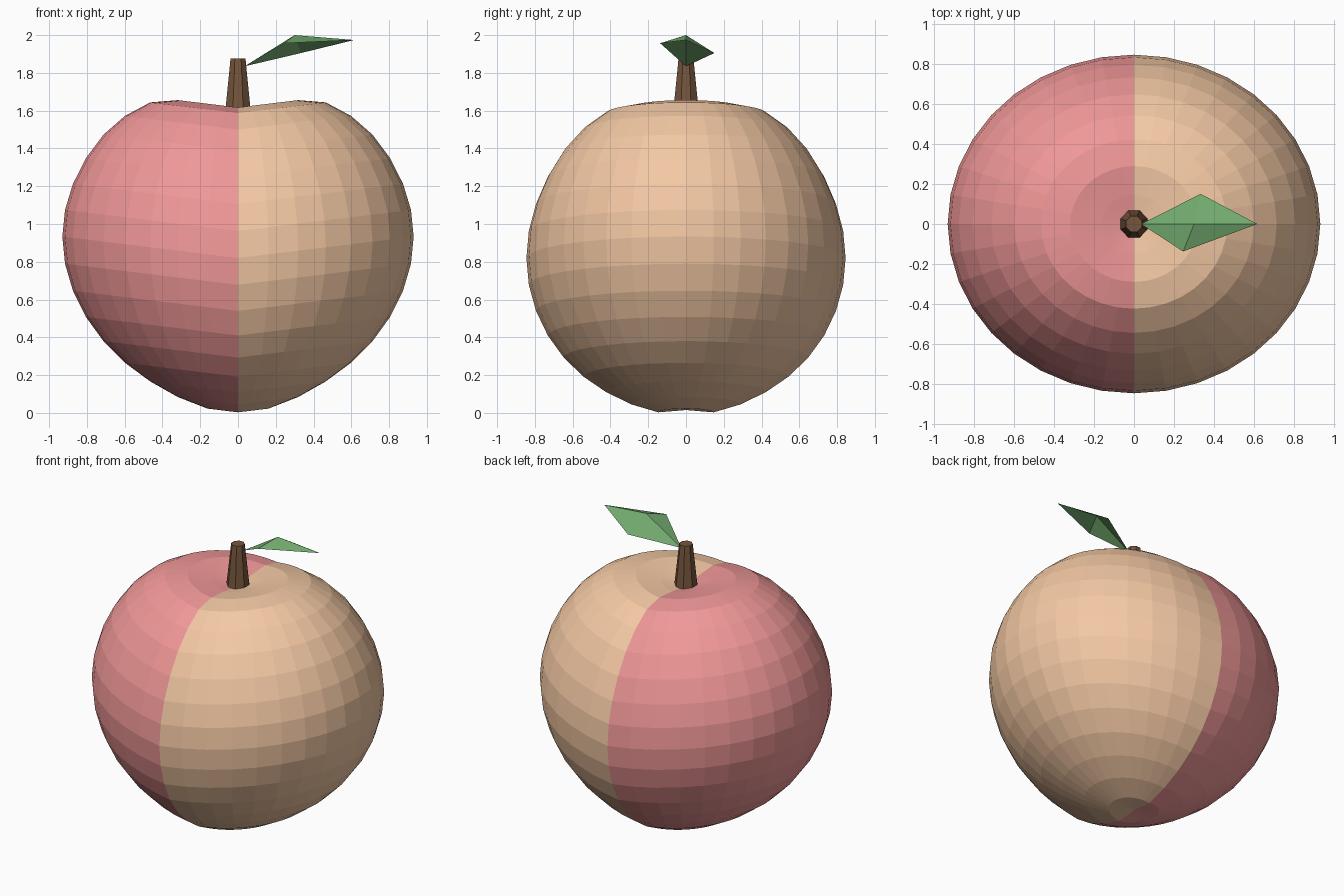
import bpy, bmesh, math

if "Cube" in bpy.data.objects:
    bpy.data.objects.remove(bpy.data.objects["Cube"])


def material(name, rgb):
    m = bpy.data.materials.new(name)
    m.diffuse_color = (*rgb, 1)
    m.use_nodes = True
    m.node_tree.nodes["Principled BSDF"].inputs["Base Color"].default_value = m.diffuse_color
    return m


def make_object(name, bm, mats):
    me = bpy.data.meshes.new(name)
    bm.to_mesh(me)
    bm.free()
    for m in mats:
        me.materials.append(m)
    ob = bpy.data.objects.new(name, me)
    bpy.context.collection.objects.link(ob)
    return ob


pink = material("pink_skin", (0.87, 0.31, 0.31))
peach = material("peach_skin", (0.90, 0.58, 0.37))
brown = material("stem_brown", (0.18, 0.09, 0.045))
green = material("leaf_green", (0.17, 0.41, 0.16))

# Fruit: lathed heights every 10 degrees, oval in plan, lifted towards both sides
heights = [1.585, 1.605, 1.617, 1.587, 1.50, 1.386, 1.25, 1.106, 0.963, 0.82,
           0.678, 0.54, 0.41, 0.293, 0.192, 0.11, 0.045, 0.003, 0.015]
SEG, RX, RY, LIFT = 36, 0.93, 0.845, 0.122
bm = bmesh.new()
top = bm.verts.new((0, 0, heights[0]))
bottom = bm.verts.new((0, 0, heights[-1]))
rings = []
for i in range(1, len(heights) - 1):
    s = math.sin(math.radians(10 * i))
    ring = []
    for k in range(SEG):
        a = 2 * math.pi * k / SEG
        x, y = RX * s * math.cos(a), RY * s * math.sin(a)
        ring.append(bm.verts.new((x, y, heights[i] + LIFT * abs(x))))
    rings.append(ring)
for k in range(SEG):
    n = (k + 1) % SEG
    bm.faces.new((top, rings[0][k], rings[0][n]))
    bm.faces.new((bottom, rings[-1][n], rings[-1][k]))
    for a, b in zip(rings, rings[1:]):
        bm.faces.new((a[k], b[k], b[n], a[n]))
# Left half is pink, right half peach
for f in bm.faces:
    f.material_index = 0 if f.calc_center_median().x < 0 else 1
make_object("fruit", bm, [pink, peach])

# Stem: tapered octagon
bpy.ops.mesh.primitive_cone_add(vertices=8, radius1=0.073, radius2=0.043,
                                depth=0.28, location=(0, 0, 1.735),
                                rotation=(0, 0, math.pi / 8))
stem = bpy.context.object
stem.name = "stem"
stem.data.materials.append(brown)

# Leaf: four facets around a raised midpoint
bm = bmesh.new()
mid = bm.verts.new((0.30, 0, 2.0))
rim = [bm.verts.new(p) for p in ((0.035, 0.0, 1.835), (0.245, -0.137, 1.957),
                                 (0.615, 0, 1.974), (0.333, 0.15, 1.905))]
for i in range(4):
    bm.faces.new((mid, rim[i], rim[(i + 1) % 4]))
make_object("leaf", bm, [green])
